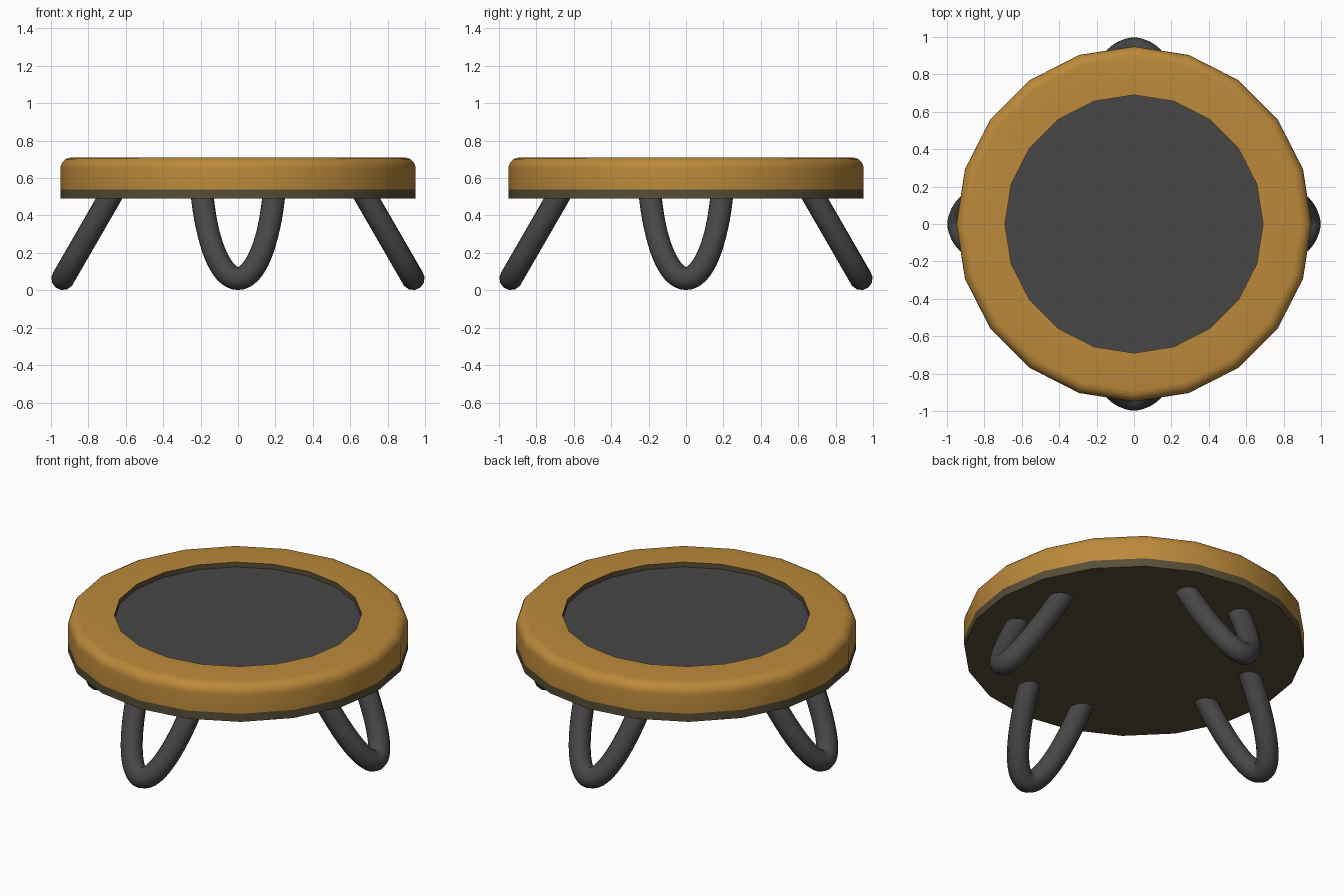
import bpy, bmesh, math
from mathutils import Vector

if "Cube" in bpy.data.objects:
    bpy.data.objects.remove(bpy.data.objects["Cube"])


def material(name, rgb):
    m = bpy.data.materials.new(name)
    m.diffuse_color = (*rgb, 1)
    m.use_nodes = True
    m.node_tree.nodes["Principled BSDF"].inputs["Base Color"].default_value = m.diffuse_color
    return m


gold = material("amber wood", (0.50, 0.25, 0.042))
brown = material("dark brown", (0.095, 0.075, 0.038))
black = material("charcoal", (0.062, 0.062, 0.062))
SIDES = 20


def lathe(name, profile, mats, slots):
    """Revolve (radius, z) points; slots gives the material of each band."""
    bm = bmesh.new()
    rings = []
    for r, z in profile:
        if r == 0:
            rings.append([bm.verts.new((0, 0, z))] * SIDES)
        else:
            rings.append([bm.verts.new((r * math.cos(2 * math.pi * i / SIDES),
                                        r * math.sin(2 * math.pi * i / SIDES), z))
                          for i in range(SIDES)])
    for a, b, slot in zip(rings, rings[1:], slots):
        for i in range(SIDES):
            j = (i + 1) % SIDES
            quad = list(dict.fromkeys((a[i], a[j], b[j], b[i])))
            bm.faces.new(quad).material_index = slot
    bmesh.ops.recalc_face_normals(bm, faces=bm.faces)
    me = bpy.data.meshes.new(name)
    bm.to_mesh(me)
    bm.free()
    for m in mats:
        me.materials.append(m)
    ob = bpy.data.objects.new(name, me)
    bpy.context.collection.objects.link(ob)
    bpy.context.view_layer.objects.active = ob
    ob.select_set(True)
    bpy.ops.object.shade_smooth_by_angle(angle=math.radians(35))
    ob.select_set(False)
    return ob


# Round top: brown base band, wooden rim with rounded edge, recessed dark panel
corner = [(0.89 + 0.06 * math.cos(a), 0.65 + 0.06 * math.sin(a))
          for a in (math.radians(18 * k) for k in range(6))]
profile = [(0, 0.49), (0.95, 0.49), (0.95, 0.54)] + corner + \
          [(0.69, 0.71), (0.69, 0.68), (0, 0.68)]
slots = [1, 1] + [0] * 7 + [1, 2]
lathe("round_top", profile, [gold, brown, black], slots)


# Four splayed U-shaped tube legs
def leg(name, turn):
    cu = bpy.data.curves.new(name, 'CURVE')
    cu.dimensions = '3D'
    cu.bevel_depth = 0.062
    cu.bevel_resolution = 4
    cu.use_fill_caps = True
    n = 32
    sp = cu.splines.new('POLY')
    sp.points.add(n)
    top = math.acos((0.70 - 0.54) / 0.637)
    for i, p in enumerate(sp.points):
        a = top * (2 * i / n - 1)
        z = 0.70 - 0.637 * math.cos(a)
        side = 0.201 * math.sin(a)
        out = 0.936 - (z - 0.063) * math.tan(math.radians(30))
        c, s = math.cos(turn), math.sin(turn)
        p.co = (out * c - side * s, out * s + side * c, z, 1)
    sp.use_smooth = True
    cu.materials.append(black)
    ob = bpy.data.objects.new(name, cu)
    bpy.context.collection.objects.link(ob)


for k, side_name in enumerate(("right", "back", "left", "front")):
    leg(side_name + "_leg", k * math.pi / 2)
